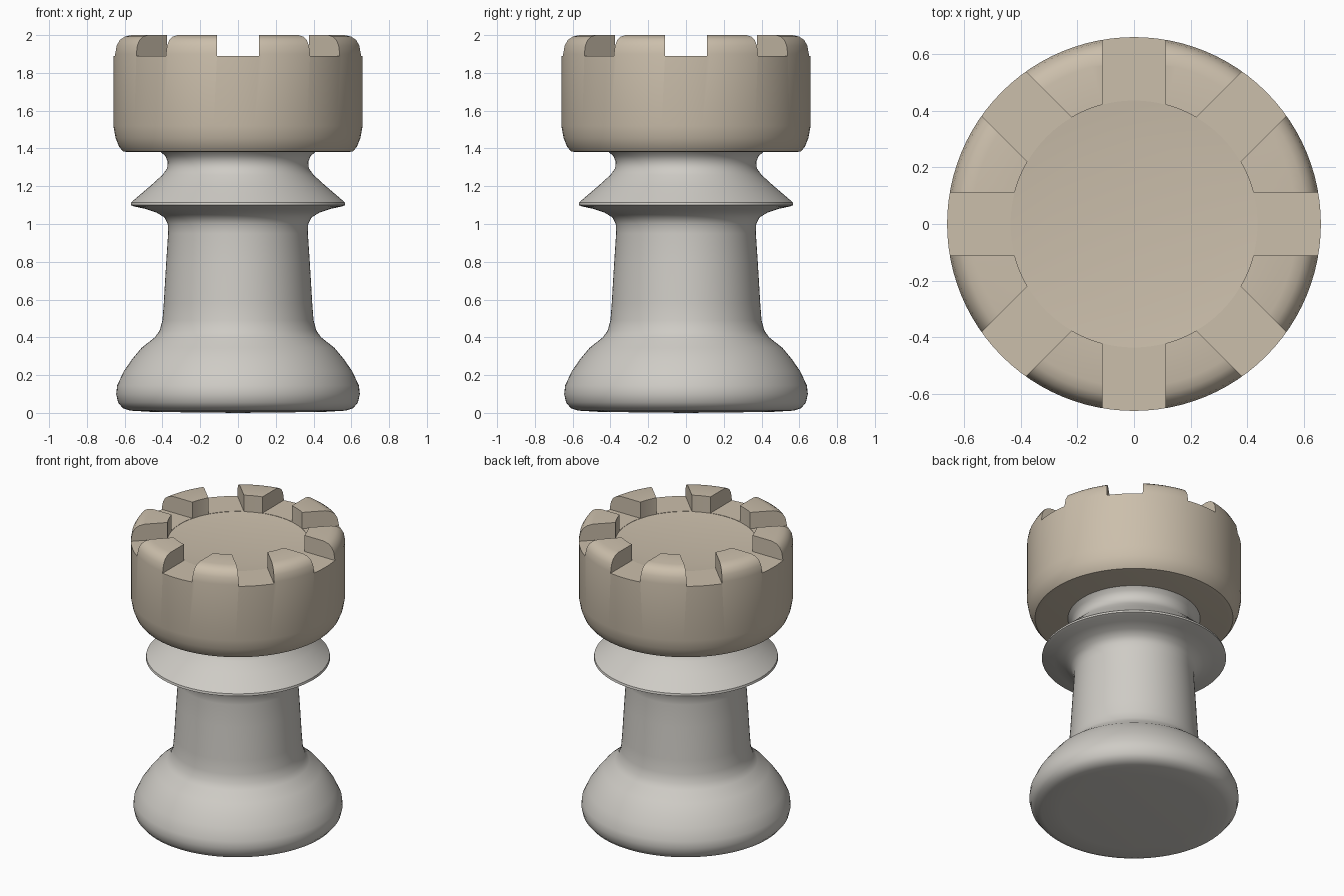
import bpy, bmesh, math
from mathutils import Matrix

if "Cube" in bpy.data.objects:
    bpy.data.objects.remove(bpy.data.objects["Cube"])

SEGMENTS = 96


def lathe(name, profile):
    """Spin a radius/height profile around z."""
    bm = bmesh.new()
    rings = []
    for r, z in profile:
        if r == 0:
            rings.append([bm.verts.new((0, 0, z))] * SEGMENTS)
        else:
            rings.append([bm.verts.new((r * math.cos(a), r * math.sin(a), z))
                          for a in (math.tau * i / SEGMENTS for i in range(SEGMENTS))])
    for low, high in zip(rings, rings[1:]):
        for i in range(SEGMENTS):
            j = (i + 1) % SEGMENTS
            bm.faces.new(dict.fromkeys((low[i], low[j], high[j], high[i])))
    bmesh.ops.recalc_face_normals(bm, faces=bm.faces)
    return add_object(name, bm)


def add_object(name, bm):
    mesh = bpy.data.meshes.new(name)
    bm.to_mesh(mesh)
    bm.free()
    obj = bpy.data.objects.new(name, mesh)
    bpy.context.collection.objects.link(obj)
    return obj


def finish(obj, color):
    bpy.ops.object.select_all(action='DESELECT')
    obj.select_set(True)
    bpy.context.view_layer.objects.active = obj
    for mod in list(obj.modifiers):
        bpy.ops.object.modifier_apply(modifier=mod.name)
    bpy.ops.object.shade_smooth_by_angle(angle=math.radians(35))
    mat = bpy.data.materials.new(obj.name + "_paint")
    mat.diffuse_color = color
    mat.use_nodes = True
    mat.node_tree.nodes["Principled BSDF"].inputs["Base Color"].default_value = mat.diffuse_color
    obj.data.materials.clear()
    obj.data.materials.append(mat)


# Turned body: flared foot, tapering stem, collar and neck
body = lathe("body", [
    (0, 0), (0.45, 0.005), (0.57, 0.012), (0.61, 0.025), (0.635, 0.055),
    (0.645, 0.10), (0.64, 0.145), (0.605, 0.22), (0.56, 0.285), (0.51, 0.345),
    (0.44, 0.40), (0.415, 0.435), (0.40, 0.49), (0.393, 0.58), (0.38, 0.80),
    (0.37, 0.95), (0.372, 1.0), (0.39, 1.035), (0.43, 1.06), (0.49, 1.08),
    (0.55, 1.093), (0.568, 1.10), (0.565, 1.115), (0.53, 1.145), (0.46, 1.205),
    (0.40, 1.26), (0.375, 1.295), (0.372, 1.33), (0.385, 1.36), (0.41, 1.382),
    (0.41, 1.40), (0, 1.40)])

# Crown with rounded outer edges and a recessed top
crown = lathe("crown", [
    (0, 1.38), (0.58, 1.38), (0.61, 1.385), (0.63, 1.41), (0.648, 1.455),
    (0.66, 1.52), (0.66, 1.90), (0.652, 1.945), (0.635, 1.975), (0.61, 1.992),
    (0.575, 2.0), (0.436, 2.0), (0.436, 1.888), (0.30, 1.875), (0, 1.87)])

# Eight radial notches between the battlements
bm = bmesh.new()
for k in range(8):
    bmesh.ops.create_cube(bm, size=1, matrix=Matrix.Rotation(k * math.pi / 4, 4, 'Z')
                          @ Matrix.Translation((0.59, 0, 1.99))
                          @ Matrix.Diagonal((0.38, 0.222, 0.20, 1)))
cutter = add_object("notch_cutter", bm)
cutter.hide_render = True
cut = crown.modifiers.new("notches", 'BOOLEAN')
cut.operation = 'DIFFERENCE'
cut.solver = 'EXACT'
cut.object = cutter

finish(body, (0.62, 0.60, 0.56, 1))
finish(crown, (0.60, 0.52, 0.41, 1))
bpy.data.objects.remove(cutter)
